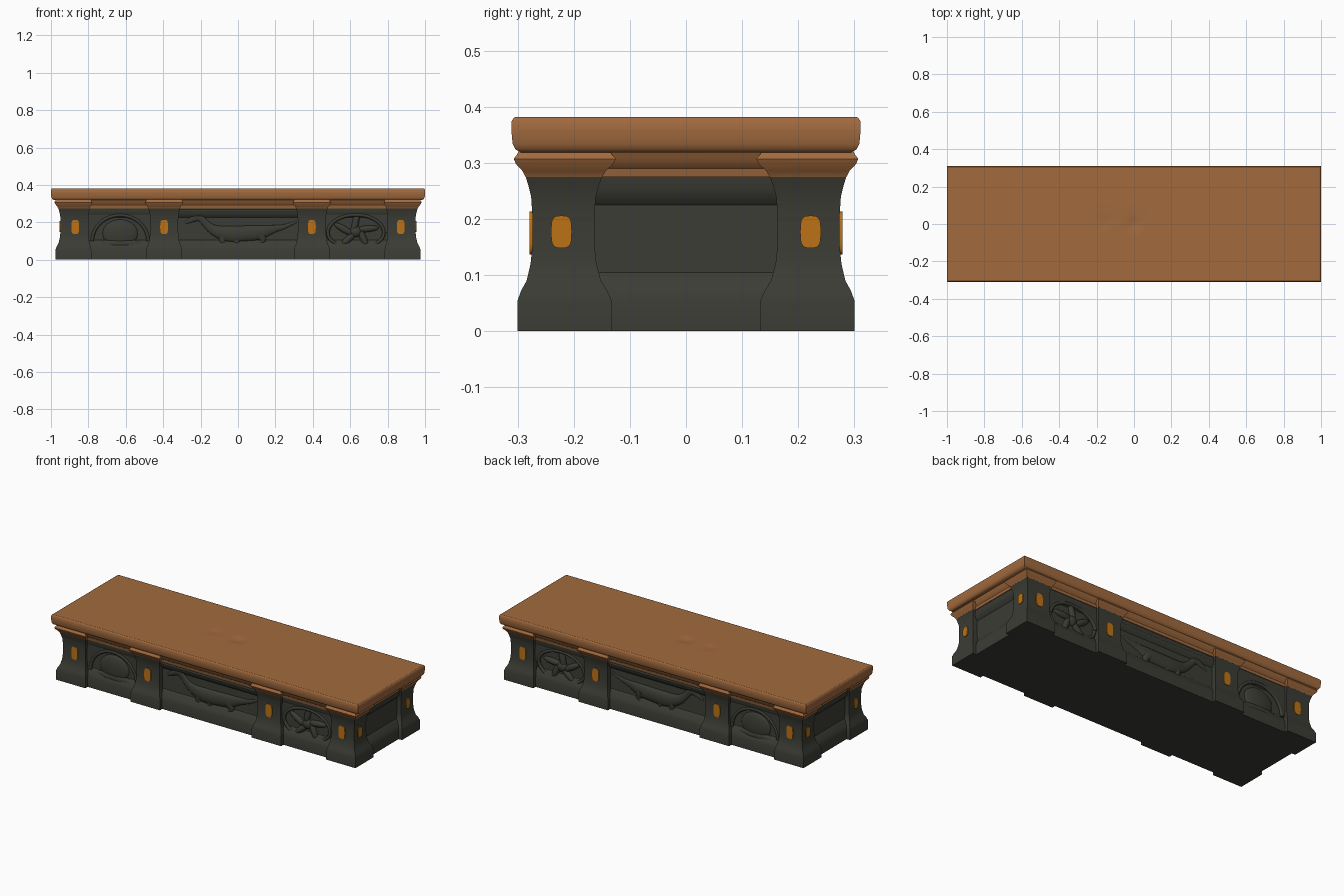
import bpy, bmesh, math
from mathutils import Vector

if "Cube" in bpy.data.objects:
    bpy.data.objects.remove(bpy.data.objects["Cube"])

def mat(name, col):
    m = bpy.data.materials.new(name)
    m.diffuse_color = (*col, 1)
    m.use_nodes = True
    m.node_tree.nodes["Principled BSDF"].inputs["Base Color"].default_value = m.diffuse_color
    return m

STONE = mat("dark_stone", (0.045, 0.045, 0.036))
WOOD = mat("warm_wood", (0.36, 0.145, 0.048))
AMBER = mat("amber", (0.50, 0.17, 0.008))

def finish(bm, name, material):
    bmesh.ops.recalc_face_normals(bm, faces=bm.faces)
    me = bpy.data.meshes.new(name)
    bm.to_mesh(me)
    bm.free()
    me.materials.append(material)
    ob = bpy.data.objects.new(name, me)
    bpy.context.collection.objects.link(ob)
    return ob

def loft(name, rects, material, cap_top=True):
    """Stack of rectangles (x0, x1, y0, y1, z) joined into one solid."""
    bm = bmesh.new()
    rings = [[bm.verts.new((x, y, z)) for x, y in ((a, c), (b, c), (b, d), (a, d))]
             for a, b, c, d, z in rects]
    for r, s in zip(rings, rings[1:]):
        for i in range(4):
            j = (i + 1) % 4
            bm.faces.new((r[i], r[j], s[j], s[i]))
    bm.faces.new(rings[0][::-1])
    if cap_top:
        bm.faces.new(rings[-1])
    return finish(bm, name, material)

def centred(profile, dx):
    return [(-o - dx, o + dx, -o, o, z) for z, o in profile]

def outline_plate(name, pts, origin, u, n, depth, material):
    """Flat plate: outline in (u, z), extruded along n."""
    bm = bmesh.new()
    u, n, origin = Vector(u), Vector(n), Vector(origin)
    f = bm.faces.new([bm.verts.new(origin + u * a + Vector((0, 0, b))) for a, b in pts])
    ext = bmesh.ops.extrude_face_region(bm, geom=[f])
    bmesh.ops.translate(bm, vec=n * depth,
                        verts=[v for v in ext["geom"] if isinstance(v, bmesh.types.BMVert)])
    return finish(bm, name, material)

def gem(name, origin, u, n, w, h):
    pts = []
    for i in range(20):
        t = 2 * math.pi * i / 20
        c, s = math.cos(t), math.sin(t)
        pts.append((w / 2 * math.copysign(abs(c) ** 0.6, c), h / 2 * math.copysign(abs(s) ** 0.6, s)))
    outline_plate(name, pts, origin, u, n, 0.007, AMBER)

def ellipsoid(name, c, size, material, tilt=0):
    bm = bmesh.new()
    bmesh.ops.create_uvsphere(bm, u_segments=28, v_segments=16, radius=1)
    ob = finish(bm, name, material)
    ob.location, ob.scale, ob.rotation_euler = c, size, (0, tilt, 0)
    return ob

def tube(name, pts, y, flat, material):
    """Tapered rounded strand through (x, z, radius) points, flattened in y."""
    cu = bpy.data.curves.new(name, 'CURVE')
    cu.dimensions = '3D'
    cu.bevel_depth, cu.bevel_resolution, cu.use_fill_caps = 1, 4, True
    sp = cu.splines.new('NURBS')
    sp.points.add(len(pts) - 1)
    for p, (x, z, r) in zip(sp.points, pts):
        p.co, p.radius = (x, 0, z, 1), r
    sp.use_endpoint_u, sp.order_u, sp.resolution_u = True, 3, 8
    tmp = bpy.data.objects.new(name, cu)
    bpy.context.collection.objects.link(tmp)
    me = bpy.data.meshes.new_from_object(tmp.evaluated_get(bpy.context.evaluated_depsgraph_get()))
    bpy.data.objects.remove(tmp)
    me.materials.clear()
    me.materials.append(material)
    ob = bpy.data.objects.new(name, me)
    ob.location, ob.scale = (0, y, 0), (1, flat, 1)
    bpy.context.collection.objects.link(ob)

# recessed stone body and wood cornice between the pilasters
loft("body", centred([(0, .278), (.055, .278), (.075, .270), (.105, .248), (.225, .246),
                      (.24, .260), (.255, .266), (.277, .268)], .675), STONE)
loft("cornice", centred([(.275, .272), (.29, .275), (.30, .286), (.31, .291), (.325, .298)], .675), WOOD)

# tabletop slab with a gently dented upper surface
slab = [(.318, .293), (.324, .304), (.334, .309), (.355, .311), (.374, .311), (.380, .307), (.3815, .304)]
loft("tabletop", centred(slab, .689), WOOD, cap_top=False)
bm = bmesh.new()
bmesh.ops.create_grid(bm, x_segments=120, y_segments=40, size=1)
for v in bm.verts:
    v.co.x *= .993
    v.co.y *= .304
    d = sum(k * math.exp(-((v.co.x - a) ** 2 + (v.co.y - b) ** 2) / s)
            for a, b, s, k in ((0, 0, .0012, .007), (-.16, .01, .0012, .004)))
    v.co.z = .3815 - d
finish(bm, "tabletop_surface", WOOD)

# pilasters with wood caps
PIL = [(0, .300), (.055, .300), (.072, .294), (.09, .284), (.12, .277), (.15, .274),
       (.21, .274), (.24, .276), (.26, .281), (.276, .286)]
CAP = [(.275, .286), (.285, .291), (.298, .303), (.307, .307), (.315, .301), (.325, .296)]

def rects(profile, kind, sx, sy):
    out = []
    for z, o in profile:
        f = o - .274
        if kind == "corner":
            x0, x1, y0 = .80 - f * .6, o + .675, .163 - f * 1.15
        else:
            x0, x1, y0 = .32 - f * .8, .47 + f * .8, .18
        xs, ys = sorted((sx * x0, sx * x1)), sorted((sy * y0, sy * o))
        out.append((*xs, *ys, z))
    return out

for sx in (-1, 1):
    for sy in (-1, 1):
        for kind, gx in (("corner", .870), ("middle", .395)):
            loft(kind + "_pilaster", rects(PIL, kind, sx, sy), STONE)
            loft(kind + "_cap", rects(CAP, kind, sx, sy), WOOD)
            gem(kind + "_gem", (sx * gx, sy * .272, .175), (1, 0, 0), (0, sy, 0), .042, .076)
        gem("side_gem", (sx * .947, sy * .222, .177), (0, 1, 0), (sx, 0, 0), .037, .058)

# arched surrounds and carved reliefs on both long sides
for sy in (-1, 1):
    for cx, cz, rz in ((-.63, .10, .138), (.63, .145, .095)):
        for half in (-1, 1):
            arc = [(half * .152 * math.cos(t), cz + rz * math.sin(t))
                   for t in [math.pi / 2 * i / 14 for i in range(15)]]
            pts = arc + [(0, .268), (half * .175, .268), (half * .175, cz)]
            outline_plate("arch_spandrel", pts, (cx, sy * .235, 0), (1, 0, 0), (0, sy, 0), .026, STONE)
        rim = [(cx + .150 * math.cos(t), cz + rz * math.sin(t), .009)
               for t in [math.pi * i / 20 for i in range(21)]]
        tube("arch_rim", rim, sy * .258, 1, STONE)
    lower = [(.63 + .150 * math.cos(t), .145 - .085 * math.sin(t), .009)
             for t in [math.pi * i / 20 for i in range(21)]]
    tube("medallion_rim", lower, sy * .254, 1, STONE)

    # domed relief on a spreading foot
    ellipsoid("dome_relief", (-.63, sy * .245, .14), (.095, .022, .075), STONE)
    ellipsoid("dome_foot", (-.63, sy * .250, .085), (.125, .018, .025), STONE)

    # whirling blade relief
    ellipsoid("blade_hub", (.63, sy * .247, .15), (.032, .024, .03), STONE)
    for i in range(5):
        a = math.radians(20 + 72 * i)
        ellipsoid("blade", (.63 + .065 * math.cos(a), sy * .248, .15 + .045 * math.sin(a)),
                  (.062, .018, .018), STONE, -a + .25)

    # long-tailed animal relief
    tube("animal_body", [(-.285, .195, .006), (-.25, .215, .016), (-.205, .232, .02), (-.175, .195, .018),
                         (-.13, .155, .028), (-.05, .135, .046), (.04, .14, .042), (.12, .145, .04),
                         (.19, .165, .02), (.25, .175, .012), (.315, .205, .005)], sy * .246, .5, STONE)
    for leg in ([(-.07, .14, .026), (-.09, .105, .018), (-.07, .08, .012), (-.10, .07, .01)],
                [(-.02, .13, .026), (-.01, .10, .017), (.005, .075, .012), (-.02, .068, .01)],
                [(.11, .14, .03), (.14, .11, .02), (.115, .085, .012), (.09, .07, .01)]):
        tube("animal_leg", leg, sy * .25, .6, STONE)
    # frame of the centre panel
    tube("panel_top_rim", [(-.32, .262, .009), (0, .262, .009), (.32, .262, .009)], sy * .262, .8, STONE)

# soft shading with crisp edges
for ob in bpy.context.scene.objects:
    ob.select_set(True)
    bpy.context.view_layer.objects.active = ob
bpy.ops.object.shade_smooth_by_angle(angle=math.radians(35))
